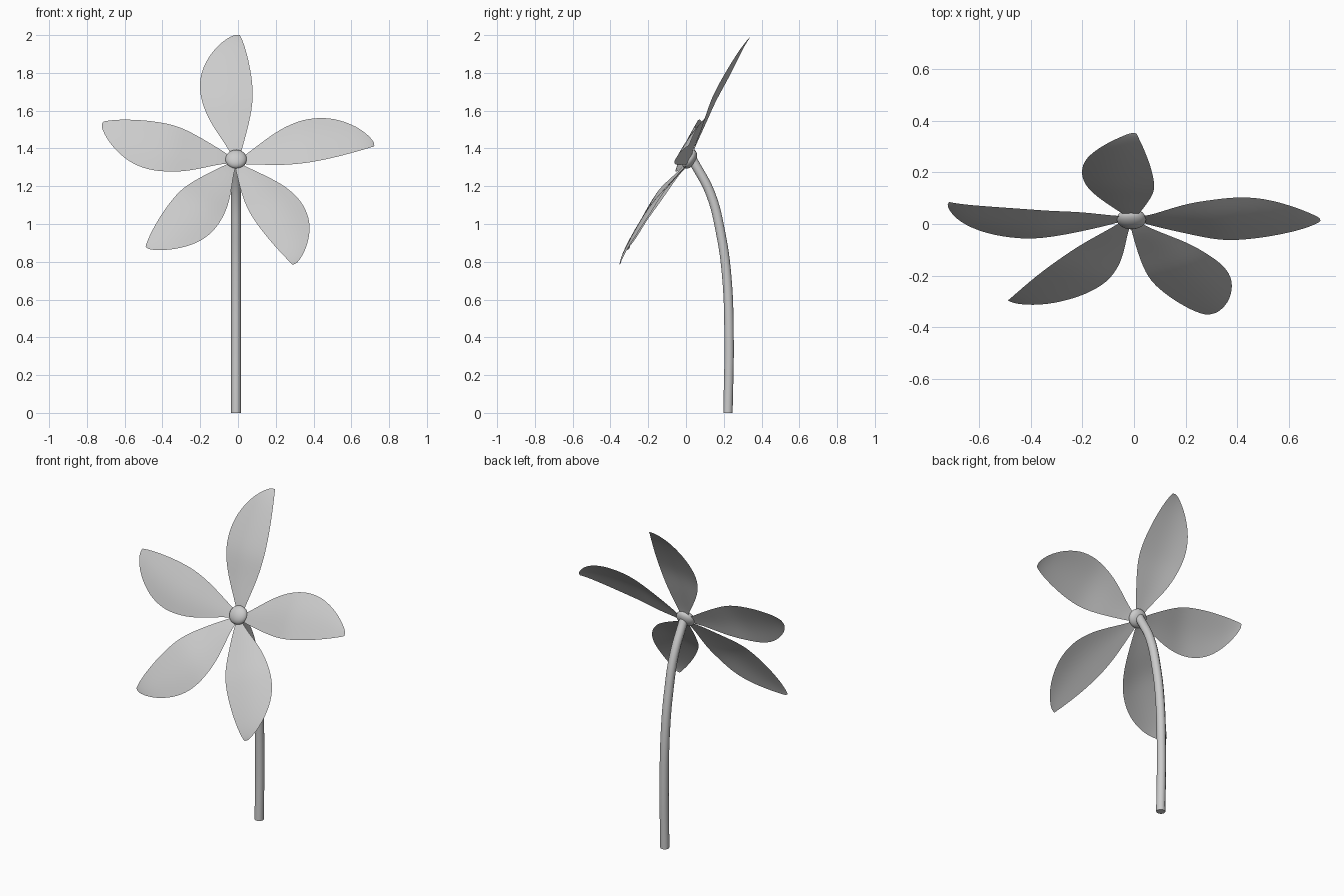
import bpy, bmesh, math
from mathutils import Matrix, Vector

if "Cube" in bpy.data.objects:
    bpy.data.objects.remove(bpy.data.objects["Cube"])

# The flower head lies in a tilted plane facing forward and up
HEAD = Matrix.Translation((-0.01, 0, 1.34)) @ Matrix.Rotation(math.radians(60), 4, 'X')

# Petal rows: distance from centre, left edge, right edge, forward bulge
ROWS = [(0.03, -0.022, 0.02, -0.02), (0.08, -0.045, 0.033, -0.005),
        (0.225, -0.142, 0.07, 0.02), (0.34, -0.185, 0.087, 0.045),
        (0.436, -0.2, 0.083, 0.05), (0.55, -0.185, 0.067, 0.05),
        (0.67, -0.115, 0.04, 0.044), (0.735, -0.04, 0.018, 0.032),
        (0.748, -0.01, 0.013, 0.026)]
COLS = 5


def smooth(ob):
    for p in ob.data.polygons:
        p.use_smooth = True


def petal(name, angle, length):
    bm = bmesh.new()
    grid = []
    for v, left, right, bulge in ROWS:
        row = []
        for i in range(COLS):
            s = i / (COLS - 1)
            x = left + (right - left) * s
            # the wide side is swept slightly back
            sweep = 0.03 * (min(x, 0) / 0.2) ** 2
            row.append(bm.verts.new((x, v * length / 0.747, bulge - sweep)))
        grid.append(row)
    for a, b in zip(grid, grid[1:]):
        for i in range(COLS - 1):
            bm.faces.new((a[i], a[i + 1], b[i + 1], b[i]))
    me = bpy.data.meshes.new(name)
    bm.to_mesh(me)
    bm.free()
    ob = bpy.data.objects.new(name, me)
    bpy.context.collection.objects.link(ob)
    ob.matrix_world = HEAD @ Matrix.Rotation(math.radians(angle - 90), 4, 'Z')
    sub = ob.modifiers.new("smooth", 'SUBSURF')
    sub.levels = sub.render_levels = 2
    smooth(ob)


# Five petals, pinwheel fashion
for n, a, l in [("petal_top", 89.5, 0.747), ("petal_left", 163.9, 0.737),
                ("petal_lower_left", 229.7, 0.726), ("petal_lower_right", 295.5, 0.721),
                ("petal_right", 366.2, 0.734)]:
    petal(n, a, l)

# Flattened round centre
bpy.ops.mesh.primitive_uv_sphere_add(segments=24, ring_count=12, radius=1)
hub = bpy.context.object
hub.name = "flower_centre"
hub.matrix_world = HEAD @ Matrix.Translation((0, 0.012, -0.015)) @ Matrix.Diagonal((0.057, 0.055, 0.033, 1))
smooth(hub)

# Curved stem
cu = bpy.data.curves.new("stem", 'CURVE')
cu.dimensions = '3D'
cu.bevel_depth = 0.026
cu.bevel_resolution = 3
cu.use_fill_caps = True
cu.resolution_u = 6
path = [(0.222, 0), (0.228, 0.4), (0.215, 0.73), (0.184, 0.95), (0.13, 1.16), (0.035, 1.34)]
sp = cu.splines.new('BEZIER')
sp.bezier_points.add(len(path) - 1)
for bp, (y, z) in zip(sp.bezier_points, path):
    bp.co = Vector((-0.01, y, z))
    bp.handle_left_type = bp.handle_right_type = 'AUTO'
stem = bpy.data.objects.new("stem", cu)
bpy.context.collection.objects.link(stem)
